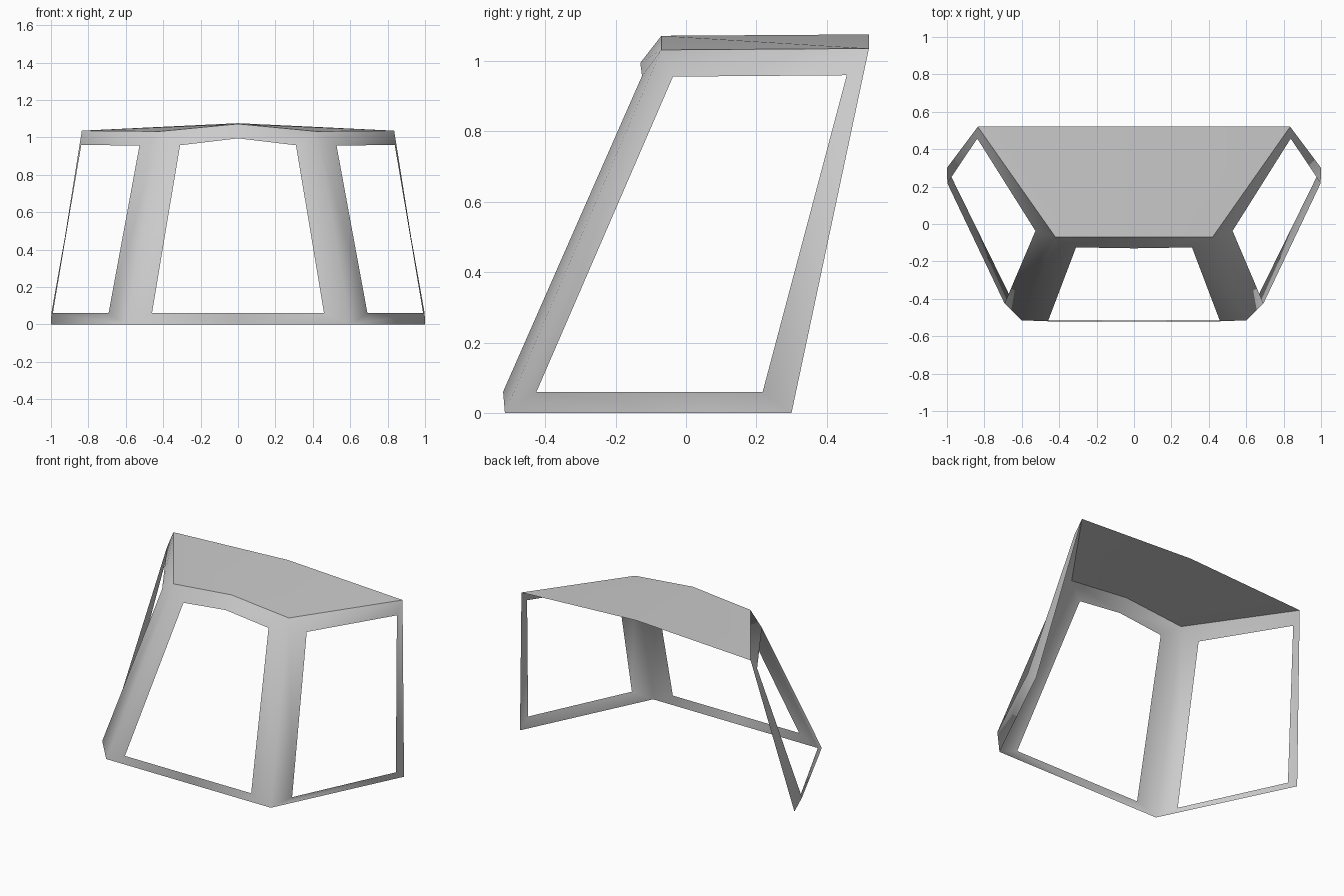
import bpy, bmesh

if "Cube" in bpy.data.objects:
    bpy.data.objects.remove(bpy.data.objects["Cube"])


def ring(outer, inner, closed):
    """Quads between an outer outline and a window opening."""
    n = len(outer)
    return [(outer[i], outer[(i + 1) % n], inner[(i + 1) % n], inner[i])
            for i in range(n if closed else n - 1)]


def build(name, faces):
    """Right half from faces, welded, mirrored over x and smooth shaded."""
    bm = bmesh.new()
    for f in faces:
        bm.faces.new([bm.verts.new(p) for p in f])
    bmesh.ops.remove_doubles(bm, verts=bm.verts, dist=0.001)
    for f in bm.faces:
        f.smooth = True
    me = bpy.data.meshes.new(name)
    bm.to_mesh(me)
    bm.free()
    ob = bpy.data.objects.new(name, me)
    bpy.context.collection.objects.link(ob)
    mod = ob.modifiers.new("mirror", 'MIRROR')
    mod.use_axis[0] = True
    mod.use_clip = True
    return ob


# Shared corners of the cab
foot_front = (0.60, -0.515, 0)
foot_rear = (1.0, 0.30, 0)
top_front = (0.42, -0.07, 1.032)
top_rear = (0.835, 0.52, 1.036)
ridge_front = (0, -0.07, 1.072)
ridge_rear = (0, 0.52, 1.076)

# Windscreen surround (right half)
front = ring([(0, -0.515, 0), foot_front, top_front, ridge_front],
             [(0, -0.52, 0.06), (0.46, -0.52, 0.06), (0.31, -0.125, 0.958), (0, -0.13, 0.995)],
             False)

# Side window surround
side = ring([foot_front, foot_rear, top_rear, top_front],
            [(0.692, -0.425, 0.06), (0.998, 0.218, 0.06), (0.838, 0.457, 0.96), (0.527, -0.037, 0.956)],
            True)

build("window_frame", front + side)

# Shallow pitched roof
build("roof", [(ridge_front, top_front, top_rear, ridge_rear)])
